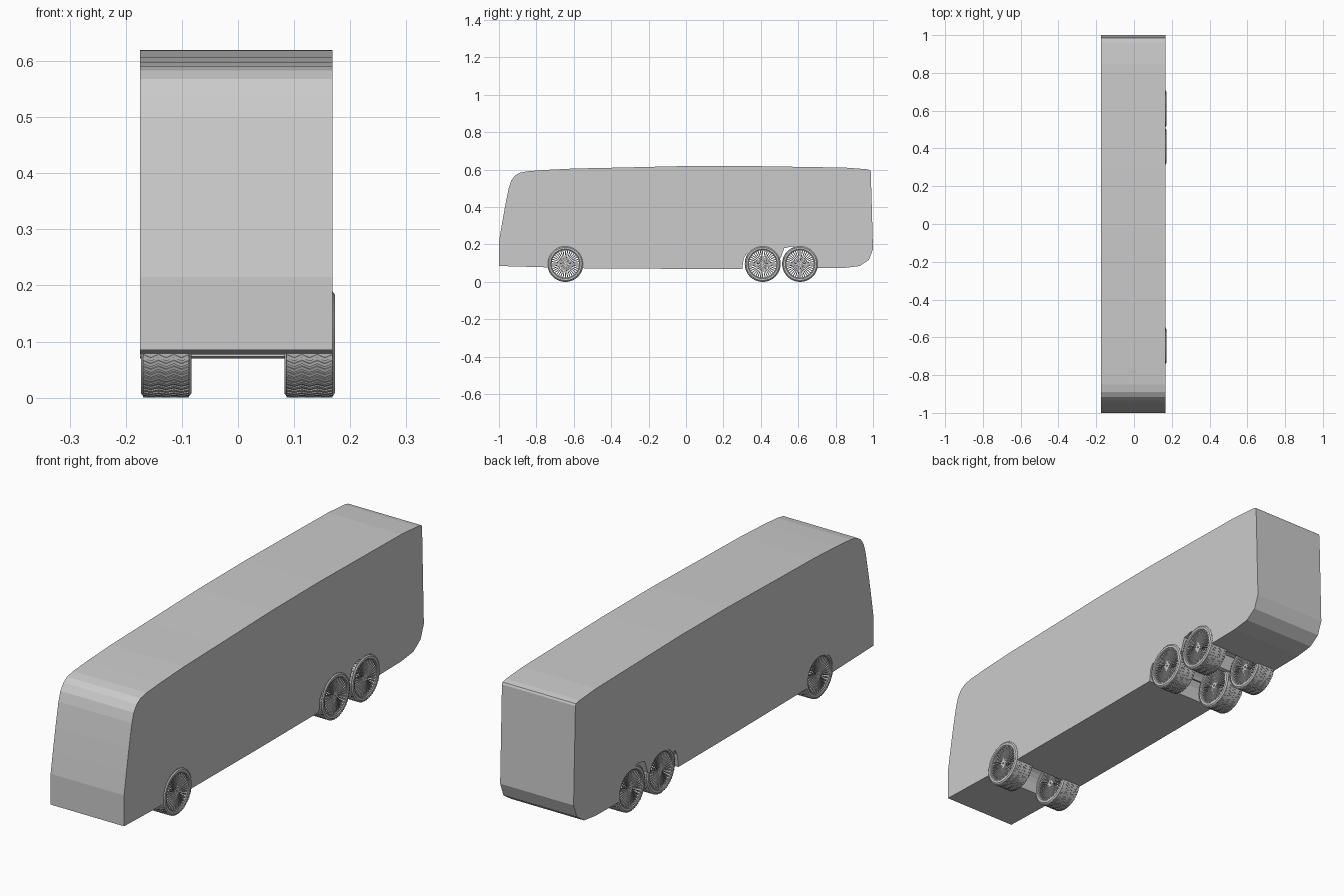
import bpy, bmesh, math
from math import sin, cos, pi, radians

if "Cube" in bpy.data.objects:
    bpy.data.objects.remove(bpy.data.objects["Cube"])

grey = bpy.data.materials.new("plain_grey")
grey.diffuse_color = (0.6, 0.6, 0.6, 1)
grey.use_nodes = True
grey.node_tree.nodes["Principled BSDF"].inputs["Base Color"].default_value = grey.diffuse_color

AXLE_Z, TYRE_R = 0.099, 0.096


def finish(bm, name, smooth=False):
    bmesh.ops.recalc_face_normals(bm, faces=bm.faces)
    me = bpy.data.meshes.new(name)
    bm.to_mesh(me)
    bm.free()
    me.materials.append(grey)
    ob = bpy.data.objects.new(name, me)
    bpy.context.collection.objects.link(ob)
    if smooth:
        bpy.ops.object.select_all(action='DESELECT')
        ob.select_set(True)
        bpy.context.view_layer.objects.active = ob
        bpy.ops.object.shade_smooth_by_angle(angle=radians(30))
    return ob


def arch(cy, r, a0, a1, n=14):
    """Wheel arch outline in y, z."""
    return [(cy + r * cos(radians(a0 + (a1 - a0) * i / n)),
             AXLE_Z + r * sin(radians(a0 + (a1 - a0) * i / n))) for i in range(n + 1)]


# Body: side outline with wheel arches, extruded across the width
outline = [(-1, 0.085), (-1, 0.215), (-0.985, 0.305), (-0.968, 0.40), (-0.948, 0.50),
           (-0.935, 0.54), (-0.915, 0.568), (-0.89, 0.583), (-0.85, 0.591), (-0.76, 0.598),
           (-0.6, 0.606), (-0.36, 0.611), (-0.02, 0.619), (0.3, 0.62), (0.85, 0.611),
           (0.96, 0.603), (0.984, 0.598), (0.988, 0.59), (1, 0.175), (0.978, 0.118),
           (0.93, 0.085), (0.85, 0.075)]
outline += arch(0.61, 0.084, -18, 105)
outline += [(0.57, 0.19), (0.525, 0.18), (0.505, 0.125)]
outline += arch(0.41, 0.084, 15, 150)
outline += [(0.322, 0.148), (0.308, 0.125), (0.301, 0.07), (-0.1, 0.07)]
outline += arch(-0.645, 0.084, -18, 195)

bm = bmesh.new()
side = bm.faces.new([bm.verts.new((-0.175, y, z)) for y, z in outline])
ext = bmesh.ops.extrude_face_region(bm, geom=[side])
bmesh.ops.translate(bm, vec=(0.343, 0, 0),
                    verts=[v for v in ext["geom"] if isinstance(v, bmesh.types.BMVert)])
bmesh.ops.triangulate(bm, faces=[f for f in bm.faces if len(f.verts) > 4])
finish(bm, "coach_body")


def polar(x, r, a):
    return (x, r * cos(a), r * sin(a))


def lathe(bm, profile, seg):
    """Closed ring profile (x, radius) turned around the axle."""
    rings = [[bm.verts.new(polar(x, r, 2 * pi * i / seg)) for x, r in profile]
             for i in range(seg)]
    n = len(profile)
    for i in range(seg):
        a, b = rings[i], rings[(i + 1) % seg]
        for j in range(n):
            k = (j + 1) % n
            bm.faces.new((a[j], a[k], b[k], b[j]))


def skin(bm, sections):
    """Bar through four-cornered sections with closed ends."""
    vs = [[bm.verts.new(p) for p in s] for s in sections]
    for a, b in zip(vs, vs[1:]):
        for j in range(4):
            k = (j + 1) % 4
            bm.faces.new((a[j], a[k], b[k], b[j]))
    bm.faces.new(vs[0])
    bm.faces.new(vs[-1])


def make_tyre(name):
    bm = bmesh.new()
    lathe(bm, [(-0.042, 0.076), (-0.045, 0.079), (-0.045, 0.088), (-0.041, 0.0935),
               (0.041, 0.0935), (0.045, 0.088), (0.045, 0.079), (0.042, 0.076)], 64)
    return finish(bm, name, True)


def make_tread(name):
    # Zigzag ribs across the tyre
    bm = bmesh.new()
    count, points = 54, 7
    step = 2 * pi / count
    for i in range(count):
        secs = []
        for j in range(points):
            x = -0.041 + 0.082 * j / (points - 1)
            a = step * (i + 0.55 * (j % 2))
            w = step * 0.28
            secs.append([polar(x, 0.092, a - w), polar(x, TYRE_R, a - w),
                         polar(x, TYRE_R, a + w), polar(x, 0.092, a + w)])
        skin(bm, secs)
    return finish(bm, name)


def make_rim(name):
    # Barrel, hubs and thin radial spokes on both faces
    bm = bmesh.new()
    lathe(bm, [(-0.042, 0.073), (-0.042, 0.077), (0.042, 0.077), (0.042, 0.073)], 64)
    count = 36
    for s in (-1, 1):
        x0, x1 = sorted((s * 0.030, s * 0.039))
        lathe(bm, [(x0, 0.004), (x0, 0.014), (x1, 0.014), (x1, 0.004)], 24)
        for i in range(count):
            a = 2 * pi * i / count
            secs = []
            for r, w in ((0.012, 0.0009), (0.075, 0.0030)):
                d = w / r
                secs.append([polar(x0, r, a - d), polar(x1, r, a - d),
                             polar(x1, r, a + d), polar(x0, r, a + d)])
            skin(bm, secs)
    return finish(bm, name)


# Wheels: one set built once, then shared by all six positions
parts = [make_tyre("tyre"), make_tread("tyre_tread"), make_rim("spoked_rim")]
spots = [(x, y) for y in (-0.645, 0.41, 0.61) for x in (0.1275, -0.128)]
for i, (x, y) in enumerate(spots):
    for part in parts:
        ob = part
        if i:
            ob = part.copy()
            ob.name = part.name + "_" + str(i + 1)
            bpy.context.collection.objects.link(ob)
        ob.location = (x, y, AXLE_Z - 0.003 + 0.0)
